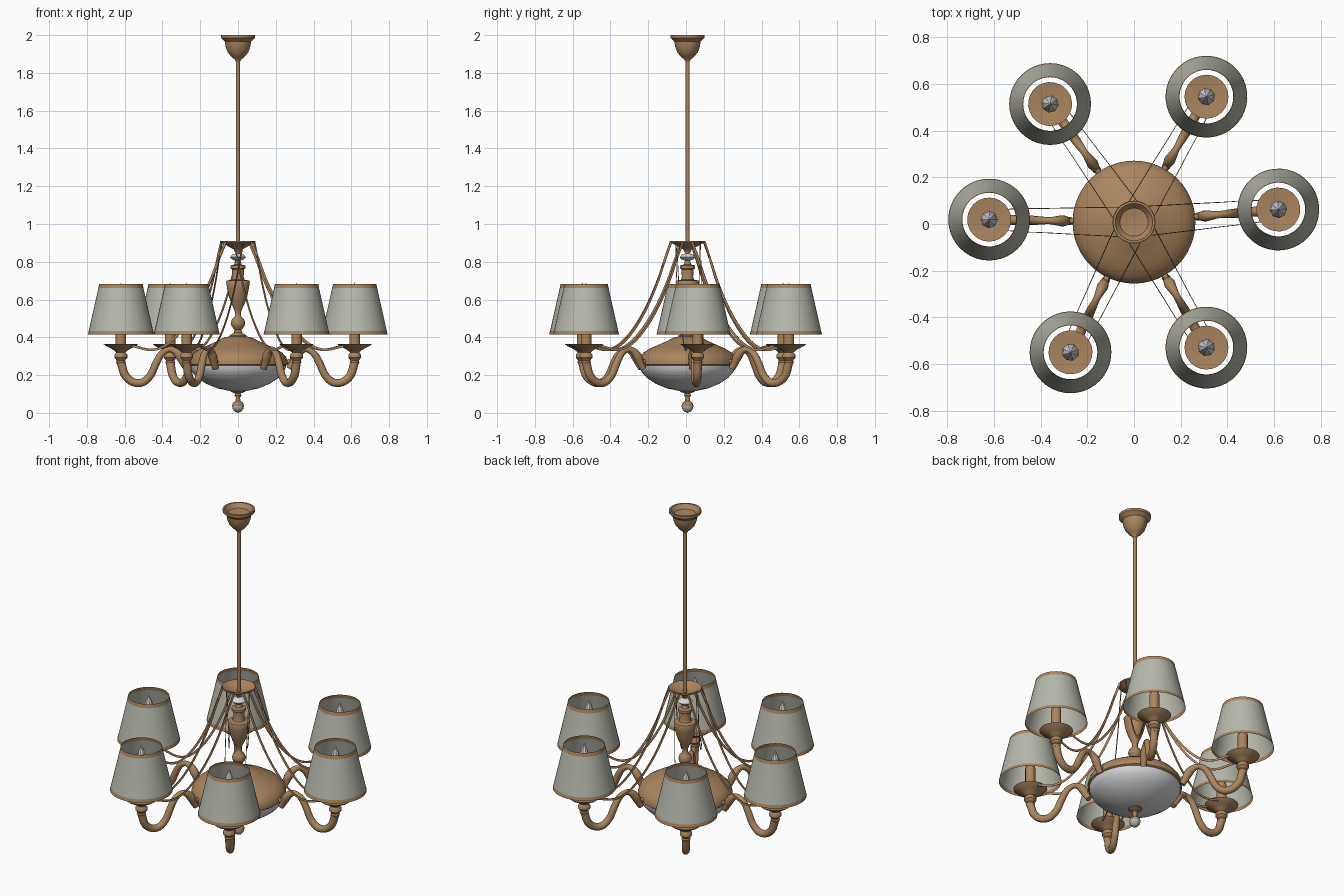
import bpy, bmesh, math
from mathutils import Vector

if "Cube" in bpy.data.objects:
    bpy.data.objects.remove(bpy.data.objects["Cube"])

CENTRE = Vector((0, 0.008, 0))
ARM_ANGLES = (5, 60, 125.4, 179, 244, 300)
LAMP_R = 0.62


def material(name, rgb):
    m = bpy.data.materials.new(name)
    m.diffuse_color = (*rgb, 1)
    m.use_nodes = True
    m.node_tree.nodes["Principled BSDF"].inputs["Base Color"].default_value = m.diffuse_color
    return m


BRASS = material("antique brass", (0.40, 0.235, 0.112))
FABRIC = material("grey fabric", (0.47, 0.48, 0.41))
GLASS = material("white glass", (0.68, 0.68, 0.70))


def add_object(name, mesh, angle=0.0):
    ob = bpy.data.objects.new(name, mesh)
    bpy.context.collection.objects.link(ob)
    ob.location = CENTRE
    ob.rotation_euler.z = angle
    return ob


def finish(bm, name, mats, smooth=True):
    """Turn a bmesh into a mesh, keeping creases over 40 degrees sharp."""
    for f in bm.faces:
        f.smooth = smooth
    for e in bm.edges:
        e.smooth = not (len(e.link_faces) == 2 and e.calc_face_angle(0) > math.radians(40))
    mesh = bpy.data.meshes.new(name)
    bm.to_mesh(mesh)
    bm.free()
    for m in mats:
        mesh.materials.append(m)
    return mesh


def lathe(name, profile, mats=(BRASS,), pick=lambda z: 0, x=0.0, segs=32, smooth=True, closed=True):
    """Revolve (radius, z) points; pick(z) selects the material of each band."""
    bm = bmesh.new()
    rings = []
    for r, z in profile:
        if r < 1e-4:
            rings.append([bm.verts.new((x, 0, z))] * segs)
        else:
            rings.append([bm.verts.new((x + r * math.cos(a), r * math.sin(a), z))
                          for a in (2 * math.pi * i / segs for i in range(segs))])
    for k in range(len(rings) - 1):
        lo, hi = rings[k], rings[k + 1]
        for i in range(segs):
            j = (i + 1) % segs
            ring = list(dict.fromkeys((lo[i], lo[j], hi[j], hi[i])))
            f = bm.faces.new(ring)
            f.material_index = pick((profile[k][1] + profile[k + 1][1]) / 2)
    if closed:
        for ring in (rings[0], rings[-1]):
            if ring[0] is not ring[1]:
                bm.faces.new(ring)
        bmesh.ops.recalc_face_normals(bm, faces=bm.faces)
    return finish(bm, name, mats, smooth)


def spline(points, steps=6):
    """Catmull-Rom samples through points of any dimension."""
    p = [Vector(q) for q in points]
    p = [2 * p[0] - p[1]] + p + [2 * p[-1] - p[-2]]
    out = []
    for a, b, c, d in zip(p, p[1:], p[2:], p[3:]):
        for s in range(steps):
            t = s / steps
            out.append(0.5 * (2 * b + (c - a) * t + (2 * a - 5 * b + 4 * c - d) * t * t
                              + (3 * b - 3 * c + d - a) * t ** 3))
    return out + [p[-2]]


def tube(name, points, sides=12):
    """Tube in the radial plane through (radial, z, thickness) points."""
    path = spline(points)
    bm = bmesh.new()
    rings = []
    for i, q in enumerate(path):
        d = (path[min(i + 1, len(path) - 1)] - path[max(i - 1, 0)]).to_2d().normalized()
        n = Vector((-d.y, 0, d.x))
        c = Vector((q.x, 0, q.y))
        rings.append([bm.verts.new(c + q.z * (n * math.cos(a) + Vector((0, 1, 0)) * math.sin(a)))
                      for a in (2 * math.pi * s / sides for s in range(sides))])
    for lo, hi in zip(rings, rings[1:]):
        for s in range(sides):
            t = (s + 1) % sides
            bm.faces.new((lo[s], lo[t], hi[t], hi[s]))
    bm.faces.new(rings[0])
    bm.faces.new(rings[-1])
    bmesh.ops.recalc_face_normals(bm, faces=bm.faces)
    return finish(bm, name, (BRASS,))


def strap(name, points, width, thick, side):
    """Thin upright strap through (radial, z, sideways) points."""
    path = spline(points)
    bm = bmesh.new()
    rings = []
    for i, q in enumerate(path):
        d = (path[min(i + 1, len(path) - 1)] - path[max(i - 1, 0)]).to_2d().normalized()
        n = Vector((-d.y, 0, d.x)) * width / 2
        c = Vector((q.x, side * q.z, q.y))
        t = Vector((0, thick / 2, 0))
        rings.append([bm.verts.new(v) for v in (c - n - t, c + n - t, c + n + t, c - n + t)])
    for lo, hi in zip(rings, rings[1:]):
        for s in range(4):
            t = (s + 1) % 4
            bm.faces.new((lo[s], lo[t], hi[t], hi[s]))
    bm.faces.new(rings[0])
    bm.faces.new(rings[-1])
    bmesh.ops.recalc_face_normals(bm, faces=bm.faces)
    return finish(bm, name, (BRASS,))


# Central stem, ceiling cup and upper strap dish
add_object("ceiling_cup", lathe("ceiling_cup", [
    (0.012, 1.86), (0.018, 1.872), (0.035, 1.885), (0.055, 1.91), (0.066, 1.94),
    (0.069, 1.965), (0.08, 1.975), (0.09, 1.985), (0.09, 2.0), (0.08, 2.0), (0.06, 1.975), (0, 1.965)]))
add_object("rod", lathe("rod", [(0.011, 0.80), (0.011, 1.88)], segs=16))
add_object("strap_dish", lathe("strap_dish", [
    (0.015, 0.85), (0.022, 0.865), (0.045, 0.878), (0.07, 0.892), (0.092, 0.902), (0.092, 0.91),
    (0.08, 0.908), (0.055, 0.89), (0.011, 0.88)]))
add_object("glass_collar", lathe("glass_collar", [
    (0.012, 0.806), (0.03, 0.812), (0.042, 0.825), (0.03, 0.838), (0.012, 0.844)], (GLASS,)))

# Turned vase column
add_object("column", lathe("column", [
    (0.05, 0.39), (0.045, 0.41), (0.022, 0.425), (0.018, 0.44), (0.034, 0.458), (0.038, 0.475),
    (0.032, 0.495), (0.017, 0.51), (0.015, 0.53), (0.022, 0.55), (0.036, 0.58), (0.05, 0.62),
    (0.058, 0.66), (0.063, 0.695), (0.06, 0.70), (0.035, 0.705), (0.03, 0.72), (0.032, 0.76),
    (0.04, 0.765), (0.04, 0.78), (0.02, 0.785), (0.012, 0.81)]))

# Glass bowl under a domed brass cover
add_object("glass_bowl", lathe("glass_bowl", [
    (0, 0.115), (0.05, 0.117), (0.11, 0.13), (0.17, 0.155), (0.215, 0.185), (0.24, 0.212),
    (0.252, 0.235), (0.255, 0.255), (0, 0.256)], (GLASS,), segs=48))
add_object("bowl_cover", lathe("bowl_cover", [
    (0.255, 0.25), (0.263, 0.256), (0.263, 0.272), (0.255, 0.295), (0.235, 0.318), (0.2, 0.34),
    (0.15, 0.362), (0.11, 0.38), (0.08, 0.396), (0.05, 0.404)], segs=48))
add_object("bottom_finial", lathe("bottom_finial", [
    (0, 0), (0.016, 0.006), (0.028, 0.02), (0.032, 0.037), (0.027, 0.053), (0.014, 0.063),
    (0.011, 0.08), (0.018, 0.092), (0.014, 0.102), (0.038, 0.112), (0.04, 0.122)],
    (BRASS, FABRIC), lambda z: int(z < 0.03), segs=24))

# Shared meshes for one arm, laid out along +x
arm_parts = {
    "arm": tube("arm", [
        (0.272, 0.235, 0.017), (0.288, 0.262, 0.019), (0.305, 0.297, 0.024), (0.33, 0.325, 0.020),
        (0.365, 0.336, 0.015), (0.405, 0.312, 0.018), (0.435, 0.26, 0.020), (0.463, 0.2, 0.020),
        (0.505, 0.162, 0.021), (0.555, 0.163, 0.021), (0.598, 0.2, 0.022), (0.62, 0.27, 0.023)]),
    "arm_peg": tube("arm_peg", [(0.235, 0.268, 0.012), (0.295, 0.275, 0.012)]),
    "candle_holder": lathe("candle_holder", [
        (0.02, 0.255), (0.026, 0.27), (0.022, 0.278), (0.034, 0.292), (0.034, 0.308),
        (0.024, 0.32), (0.038, 0.332), (0.055, 0.342), (0.08, 0.354), (0.094, 0.366),
        (0.028, 0.36), (0.028, 0.50), (0, 0.50)], x=LAMP_R, segs=24),
    "bulb": lathe("bulb", [
        (0.018, 0.5), (0.032, 0.525), (0.037, 0.555), (0.032, 0.595), (0.018, 0.65), (0, 0.69)],
        (GLASS,), x=LAMP_R, segs=8, smooth=False),
    "lamp_shade": lathe("lamp_shade", [
        (0.175, 0.415), (0.1705, 0.434), (0.1195, 0.66), (0.115, 0.682)], (FABRIC, BRASS),
        lambda z: int(z < 0.43 or z > 0.66), x=LAMP_R, segs=40, closed=False),
}
# Pair of drooping straps from the upper dish to each lamp
for label, side in (("left", 1), ("right", -1)):
    arm_parts["strap_" + label] = strap("strap_" + label, [
        (0.065, 0.905, 0.063), (0.10, 0.82, 0.062), (0.15, 0.69, 0.06), (0.22, 0.55, 0.058),
        (0.30, 0.435, 0.055), (0.38, 0.36, 0.052), (0.46, 0.334, 0.05), (0.56, 0.355, 0.045)],
        0.013, 0.003, side)

for n, deg in enumerate(ARM_ANGLES, 1):
    for part, mesh in arm_parts.items():
        add_object(f"{part}_{n}", mesh, math.radians(deg))
